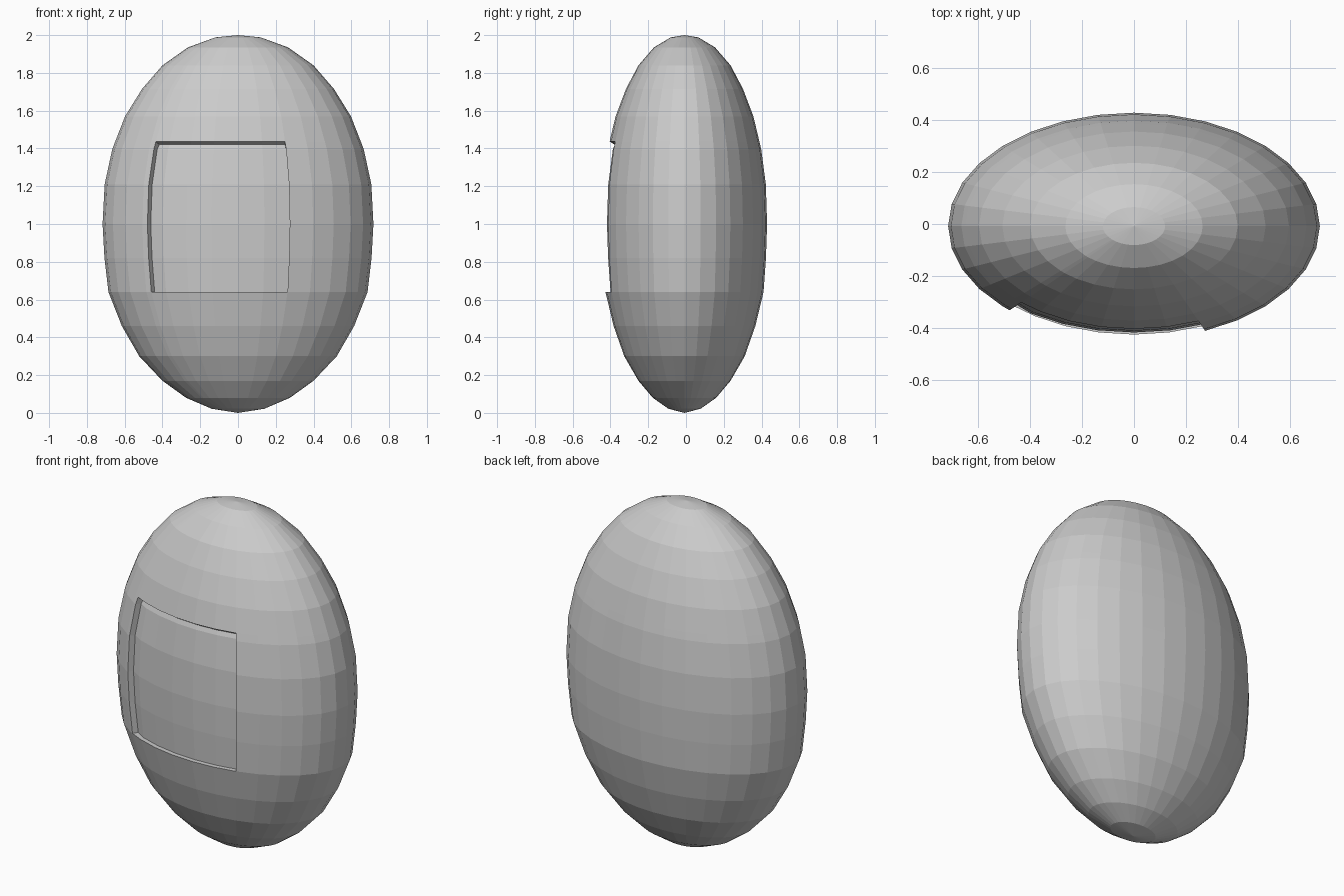
import bpy, bmesh
from math import sin, cos, radians

if "Cube" in bpy.data.objects:
    bpy.data.objects.remove(bpy.data.objects["Cube"])

# Half-width / height profile of the flattened egg body
PROFILE = [(.14, .022), (.275, .08), (.40, .17), (.523, .30), (.615, .46),
           (.686, .64), (.707, .82), (.717, 1.0), (.706, 1.21), (.666, 1.395),
           (.65, 1.437), (.598, 1.57), (.508, 1.715), (.40, 1.84),
           (.265, 1.935), (.12, 1.988)]
DEPTH_RATIO, CY = .61, -.008
LEFT, RIGHT = -42.0, 22.5          # recess edges, angle from the front
BOTTOM, TOP = .64, 1.437           # recess heights

# 32 segments plus one extra column for the left recess edge
angles = sorted([k * 11.25 for k in range(-16, 16)] + [LEFT])
n = len(angles)

bm = bmesh.new()
rings = []
for r, z in PROFILE:
    rings.append([bm.verts.new((r * sin(radians(a)),
                                CY - r * DEPTH_RATIO * cos(radians(a)), z))
                  for a in angles])

# Side faces, remembering those inside the recess
panel = []
for i in range(len(rings) - 1):
    for j in range(n):
        k = (j + 1) % n
        f = bm.faces.new((rings[i][j], rings[i][k], rings[i + 1][k], rings[i + 1][j]))
        if LEFT <= angles[j] < RIGHT and BOTTOM <= PROFILE[i][1] < TOP:
            panel.append(f)

# Poles
low = bm.verts.new((0, CY, 0))
high = bm.verts.new((0, CY, 2))
for j in range(n):
    k = (j + 1) % n
    bm.faces.new((low, rings[0][k], rings[0][j]))
    bm.faces.new((high, rings[-1][j], rings[-1][k]))

# Recessed front panel: push in, narrowing at the left and top
edge_x = {round(r * sin(radians(LEFT)), 3) for r, z in PROFILE}
ret = bmesh.ops.extrude_face_region(bm, geom=panel)
for v in [g for g in ret["geom"] if isinstance(g, bmesh.types.BMVert)]:
    if round(v.co.x, 3) in edge_x:
        v.co.x += .018
    if v.co.z > TOP - .01:
        v.co.z -= .017
    v.co.y += .027
old = [f for f in panel if f.is_valid]
if old:
    bmesh.ops.delete(bm, geom=old, context='FACES')

bmesh.ops.recalc_face_normals(bm, faces=bm.faces)
mesh = bpy.data.meshes.new("egg_body")
bm.to_mesh(mesh)
bm.free()
bpy.context.collection.objects.link(bpy.data.objects.new("egg_body", mesh))
